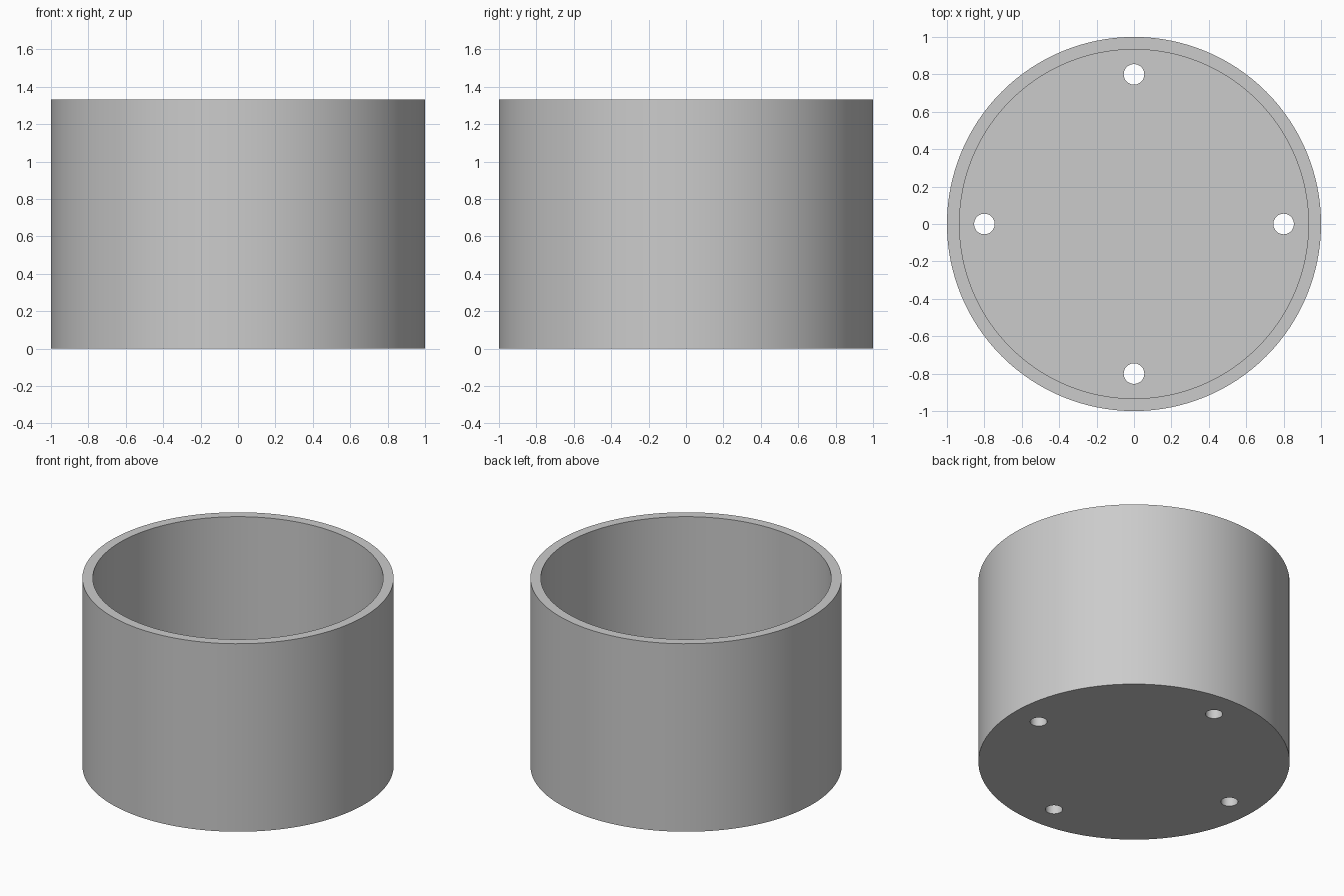
import bpy
import math

RADIUS, HEIGHT, WALL = 1.0, 1.333, 0.067
HOLE_RADIUS, HOLE_OFFSET = 0.055, 0.8

cube = bpy.data.objects.get("Cube")
if cube:
    bpy.data.objects.remove(cube, do_unlink=True)

grey = bpy.data.materials.new("light_grey")
grey.use_nodes = True
colour = (0.6, 0.6, 0.6, 1)
grey.diffuse_color = colour
grey.node_tree.nodes["Principled BSDF"].inputs["Base Color"].default_value = colour


def cylinder(name, radius, bottom, top, x=0, y=0, sides=128):
    bpy.ops.mesh.primitive_cylinder_add(
        vertices=sides, radius=radius, depth=top - bottom,
        location=(x, y, (bottom + top) / 2))
    obj = bpy.context.object
    obj.name = name
    obj.data.materials.append(grey)
    return obj


# Round cup body
cup = cylinder("cup", RADIUS, 0, HEIGHT)

# Cavity above the floor, and four drain holes through it
cutters = [cylinder("cavity_cutter", RADIUS - WALL, WALL, HEIGHT + WALL)]
for i in range(4):
    angle = i * math.pi / 2
    cutters.append(cylinder(
        f"hole_cutter_{i + 1}", HOLE_RADIUS, -WALL, 2 * WALL,
        HOLE_OFFSET * math.cos(angle), HOLE_OFFSET * math.sin(angle), 48))

bpy.ops.object.select_all(action="DESELECT")
cup.select_set(True)
bpy.context.view_layer.objects.active = cup
for cutter in cutters:
    cut = cup.modifiers.new(cutter.name, "BOOLEAN")
    cut.operation = "DIFFERENCE"
    cut.solver = "EXACT"
    cut.object = cutter
    bpy.ops.object.modifier_apply(modifier=cut.name)
    bpy.data.objects.remove(cutter, do_unlink=True)

# Smooth round walls with crisp rims
bpy.ops.object.shade_smooth_by_angle(angle=math.radians(30))
